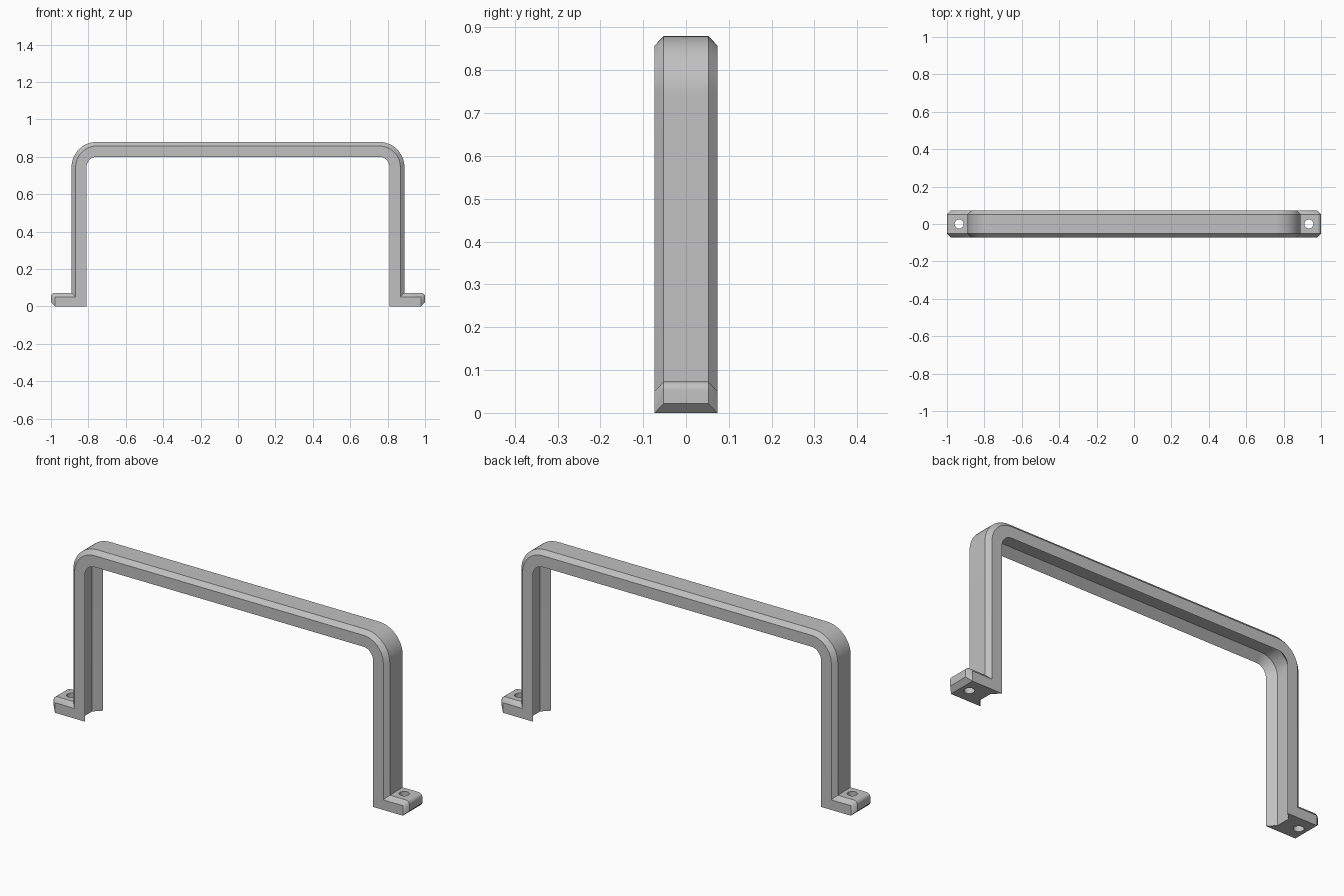
import bpy, bmesh
from math import cos, sin, pi, radians

cube = bpy.data.objects.get("Cube")
if cube:
    bpy.data.objects.remove(cube)

HALF, FLAT, CH = 0.073, 0.052, 0.022      # half width, half flat width, chamfer
OUT, TOP, THICK, RAD = 0.89, 0.88, 0.08, 0.135
GROOVE = 0.036
FOOT_TOP, FILLET = 0.073, 0.02

grey = bpy.data.materials.new("plain grey")
grey.use_nodes = True
colour = (0.53, 0.53, 0.53, 1)
grey.diffuse_color = colour
grey.node_tree.nodes["Principled BSDF"].inputs["Base Color"].default_value = colour


def loft(name, rings):
    """Skin closed rings of points into a capped solid."""
    bm = bmesh.new()
    loops = [[bm.verts.new(p) for p in ring] for ring in rings]
    n = len(loops[0])
    for a, b in zip(loops, loops[1:]):
        for i in range(n):
            j = (i + 1) % n
            bm.faces.new((a[i], a[j], b[j], b[i]))
    bm.faces.new(loops[0])
    bm.faces.new(loops[-1])
    bmesh.ops.remove_doubles(bm, verts=bm.verts, dist=1e-5)
    bmesh.ops.recalc_face_normals(bm, faces=bm.faces)
    mesh = bpy.data.meshes.new(name)
    bm.to_mesh(mesh)
    bm.free()
    mesh.materials.append(grey)
    obj = bpy.data.objects.new(name, mesh)
    bpy.context.collection.objects.link(obj)
    return obj


def smooth(obj):
    bpy.ops.object.select_all(action='DESELECT')
    obj.select_set(True)
    bpy.context.view_layer.objects.active = obj
    bpy.ops.object.shade_smooth_by_angle(angle=radians(20))


# Handle: chamfered section with a tapered groove inside, swept along an arch
half_section = [(FLAT, 0), (HALF, CH), (HALF, THICK), (HALF - GROOVE, THICK - GROOVE)]
section = half_section + [(-y, d) for y, d in reversed(half_section)]
cx, cz = OUT - RAD, TOP - RAD
STEPS = 12
path = [(OUT, 0, 1, 0)]
for i in range(STEPS + 1):
    a = pi / 2 * i / STEPS
    path.append((cx + RAD * cos(a), cz + RAD * sin(a), cos(a), sin(a)))
path += [(-x, z, -nx, nz) for x, z, nx, nz in reversed(path)]
handle = loft("handle", [[(x - nx * d, y, z - nz * d) for y, d in section]
                         for x, z, nx, nz in path])
smooth(handle)

# Feet: chamfered tabs that mate with the leg, each with a screw hole
for side, name in ((1, "left_foot"), (-1, "right_foot")):
    tip = 1 - CH
    arc = [pi / 2 * i / 6 for i in range(7)]
    inner = [(OUT, 0), (tip, 0), (1, CH)]
    inner += [(1 - FILLET + FILLET * cos(a), FOOT_TOP - FILLET + FILLET * sin(a)) for a in arc]
    inner.append((OUT, FOOT_TOP))
    outer = [(OUT - CH, 0), (tip, 0), (tip, 0)]
    outer += [(tip, FOOT_TOP - CH) for a in arc]
    outer.append((OUT - CH, FOOT_TOP - CH))
    layers = [(-HALF, outer), (-FLAT, inner), (FLAT, inner), (HALF, outer)]
    foot = loft(name, [[(side * x, y, z) for x, z in ring] for y, ring in layers])

    bpy.ops.mesh.primitive_cylinder_add(vertices=32, radius=0.024, depth=0.3,
                                        location=(side * 0.935, 0, 0.04))
    cutter = bpy.context.object
    cutter.name = name + "_hole_cutter"
    cutter.data.materials.append(grey)
    cutter.hide_render = True
    cutter.hide_viewport = True
    smooth(foot)
    hole = foot.modifiers.new("screw hole", 'BOOLEAN')
    hole.operation = 'DIFFERENCE'
    hole.solver = 'EXACT'
    hole.object = cutter
